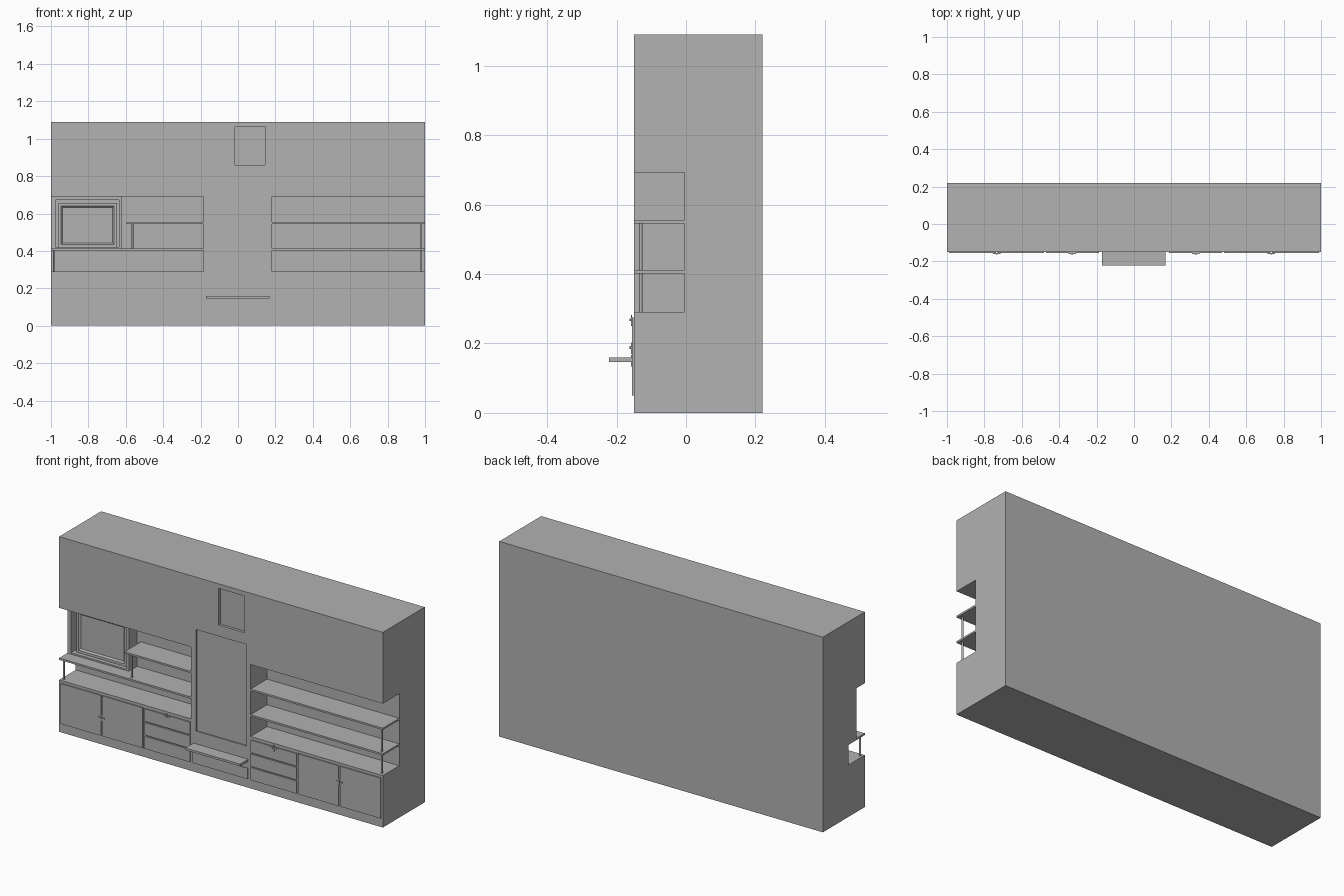
import bpy
import bmesh
from mathutils import Vector

cube = bpy.data.objects.get("Cube")
if cube:
    bpy.data.objects.remove(cube, do_unlink=True)

grey = bpy.data.materials.new("plain_grey")
grey.use_nodes = True
tone = (0.445, 0.445, 0.445, 1)
grey.diffuse_color = tone
grey.node_tree.nodes["Principled BSDF"].inputs["Base Color"].default_value = tone


def finish(name, bm):
    mesh = bpy.data.meshes.new(name)
    bm.to_mesh(mesh)
    bm.free()
    mesh.materials.append(grey)
    obj = bpy.data.objects.new(name, mesh)
    bpy.context.collection.objects.link(obj)
    return obj


def box_mesh(x, y, z):
    bm = bmesh.new()
    bmesh.ops.create_cube(bm, size=1)
    for v in bm.verts:
        v.co = Vector([(r[0] + r[1]) / 2 + c * (r[1] - r[0]) for c, r in zip(v.co, (x, y, z))])
    return bm


def box(name, x, y, z):
    return finish(name, box_mesh(x, y, z))


def carve(target, x, y, z):
    cutter = box("cutter", x, y, z)
    cutter.hide_render = True
    mod = target.modifiers.new("carve", "BOOLEAN")
    mod.operation = "DIFFERENCE"
    mod.solver = "EXACT"
    mod.object = cutter
    bpy.context.view_layer.objects.active = target
    bpy.ops.object.modifier_apply(modifier=mod.name)
    bpy.data.objects.remove(cutter, do_unlink=True)


def post(name, x, z0, z1):
    bm = bmesh.new()
    bmesh.ops.create_cone(bm, cap_ends=True, segments=12, radius1=0.005,
                          radius2=0.005, depth=z1 - z0)
    bmesh.ops.translate(bm, verts=bm.verts, vec=(x, -0.13, (z0 + z1) / 2))
    return finish(name, bm)


FRONT, BACK, NICHE = -0.15, 0.22, -0.005
FACE = (-0.156, FRONT)

# Main carcass with open-ended shelf bays and shallow panels
body = box("cabinet_body", (-1, 1), (FRONT, BACK), (0, 1.09))
carve(body, (-1.2, -0.185), (-0.4, NICHE), (0.29, 0.692))
carve(body, (0.183, 1.2), (-0.4, NICHE), (0.29, 0.692))
carve(body, (-0.153, 0.158), (-0.4, FRONT + 0.007), (0.23, 0.797))
carve(body, (-0.015, 0.145), (-0.4, FRONT + 0.015), (0.86, 1.064))

# Open shelves and their posts
LOW, HIGH = (0.402, 0.412), (0.545, 0.555)
DEPTH = (FRONT, NICHE)
box("left_lower_shelf", (-1, -0.185), DEPTH, LOW)
box("left_upper_shelf", (-0.597, -0.185), DEPTH, HIGH)
box("right_lower_shelf", (0.183, 1), DEPTH, LOW)
box("right_upper_shelf", (0.183, 1), DEPTH, HIGH)
post("left_lower_post", -0.985, 0.29, LOW[0])
post("left_upper_post", -0.565, LOW[1], HIGH[0])
post("right_lower_post", 0.98, 0.29, LOW[0])
post("right_upper_post", 0.98, LOW[1], HIGH[0])

# Screen housing
housing = box("screen_housing", (-1, -0.62), (-0.078, NICHE), (LOW[1], 0.692))
carve(housing, (-0.977, -0.635), (-0.4, -0.02), (0.42, 0.673))

# Screen with a sloped bezel
bm = box_mesh((-0.96, -0.648), (-0.056, -0.02), (0.42, 0.655))
bm.normal_update()
front = [f for f in bm.faces if f.normal.y < -0.9]
bmesh.ops.inset_region(bm, faces=front, thickness=0.02)
bmesh.ops.inset_region(bm, faces=front, thickness=0.012, depth=-0.008)
finish("screen", bm)


def handle(name, x, z):
    box(name + "_plate", (x - 0.004, x + 0.004), (-0.158, FACE[0]), (z - 0.018, z + 0.014))
    box(name + "_bar", (x - 0.02, x + 0.02), (-0.16, FACE[0]), (z - 0.003, z + 0.003))
    box(name + "_knob", (x - 0.006, x + 0.006), (-0.163, FACE[0]), (z - 0.004, z + 0.004))


# Doors and drawers on both sides
for side, s in (("left", -1), ("right", 1)):
    for part, a, b in (("inner", 0.48, 0.73), ("outer", 0.738, 0.99)):
        box(f"{side}_{part}_door", sorted((s * a, s * b)), FACE, (0.05, 0.275))
    for i in range(3):
        z = 0.05 + i * 0.0765
        box(f"{side}_drawer_{i + 1}", sorted((s * 0.187, s * 0.47)), FACE, (z, z + 0.07))
    handle(f"{side}_drawer_handle", s * 0.33, 0.268)
    handle(f"{side}_door_handle", s * 0.735, 0.17 + s * 0.018)

# Central ledge and the drawer below it
box("center_ledge", (-0.17, 0.168), (-0.222, FRONT), (0.147, 0.159))
box("center_drawer", (-0.172, 0.168), FACE, (0.05, 0.11))
